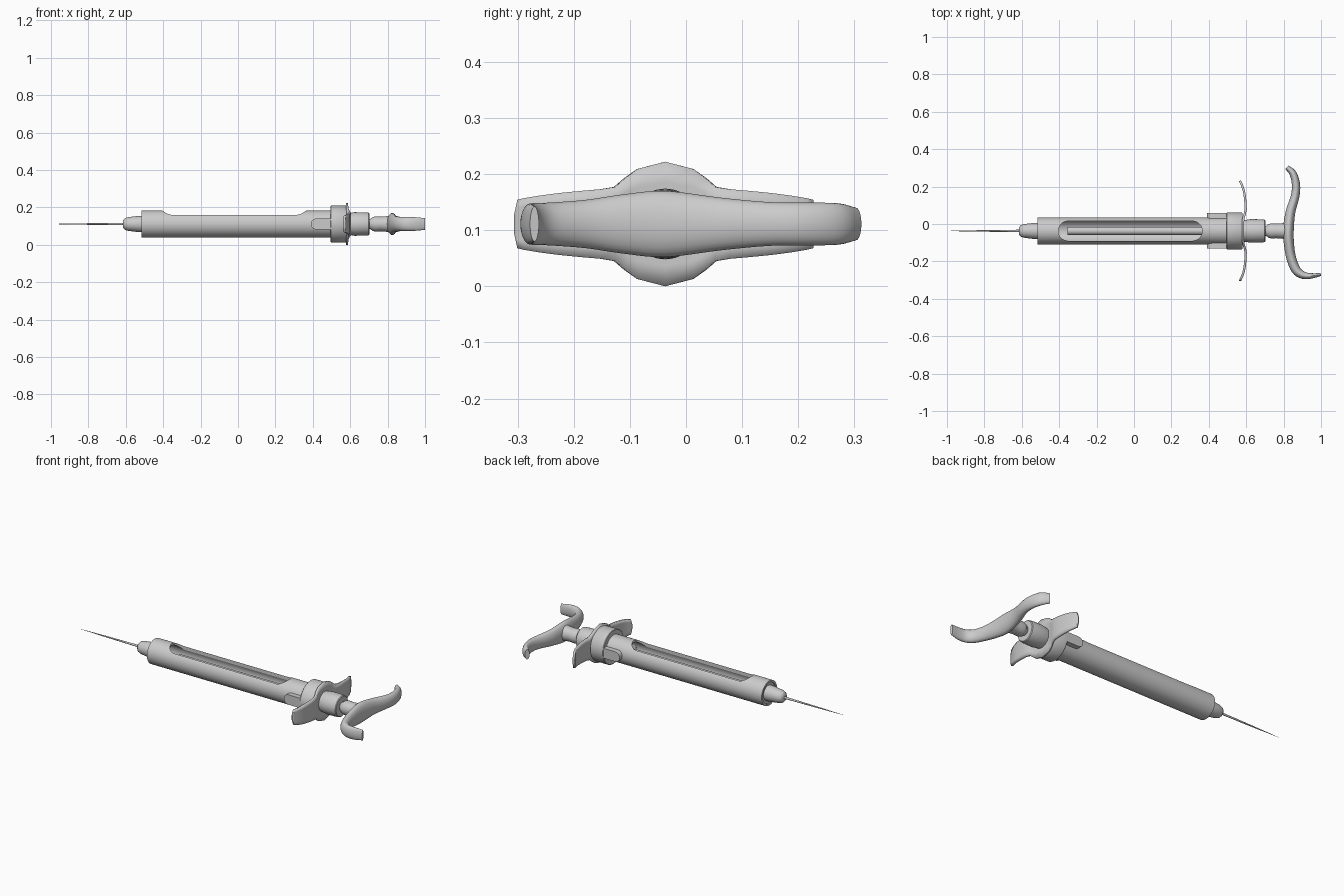
import bpy, bmesh, math
from mathutils import Vector

if "Cube" in bpy.data.objects:
    bpy.data.objects.remove(bpy.data.objects["Cube"])

CY, CZ = -0.037, 0.111   # long axis of the syringe


def finish(name, bm, smooth=True):
    bmesh.ops.recalc_face_normals(bm, faces=bm.faces)
    me = bpy.data.meshes.new(name)
    bm.to_mesh(me)
    bm.free()
    ob = bpy.data.objects.new(name, me)
    bpy.context.collection.objects.link(ob)
    if smooth:
        bpy.ops.object.select_all(action='DESELECT')
        ob.select_set(True)
        bpy.context.view_layer.objects.active = ob
        bpy.ops.object.shade_smooth_by_angle(angle=math.radians(35))
    return ob


def skin(bm, rings, closed=False):
    """Join rings of equal size with quads; cap the ends unless closed."""
    rows = [[bm.verts.new(p) for p in r] for r in rings]
    n = len(rows[0])
    pairs = list(zip(rows, rows[1:])) + ([(rows[-1], rows[0])] if closed else [])
    for a, b in pairs:
        for i in range(n):
            j = (i + 1) % n
            bm.faces.new((a[i], a[j], b[j], b[i]))
    if not closed:
        bm.faces.new(rows[0])
        bm.faces.new(rows[-1])


def lathe(name, profile, sides=48, closed=False):
    """Turn (x, radius) points around the long axis."""
    ang = [2 * math.pi * i / sides for i in range(sides)]
    bm = bmesh.new()
    skin(bm, [[(x, CY + r * math.cos(a), CZ + r * math.sin(a)) for a in ang]
              for x, r in profile], closed)
    return finish(name, bm)


def slot(x0, x1, hw, round_right=True, n=12):
    """Outline of a slot with rounded ends as (x, offset) points."""
    arc = [math.pi / 2 + math.pi * i / n for i in range(n + 1)]
    pts = [(x0 + hw + hw * math.cos(a), hw * math.sin(a)) for a in arc]
    if round_right:
        pts += [(x1 - hw - hw * math.cos(a), -hw * math.sin(a)) for a in arc]
    else:
        pts += [(x1, -hw), (x1, hw)]
    return pts


# Barrel tube with the viewing window cut in the top
barrel = lathe("barrel", [(-0.515, 0.060), (-0.515, 0.072), (0.51, 0.072), (0.51, 0.060)],
               64, closed=True)
bm = bmesh.new()
outline = slot(-0.405, 0.365, 0.053)
skin(bm, [[(x, CY + o, z) for x, o in outline] for z in (CZ + 0.01, CZ + 0.15)])
cutter = finish("window_cutter", bm, False)
cutter.hide_render = True
cutter.hide_viewport = True
mod = barrel.modifiers.new("window", 'BOOLEAN')
mod.object = cutter
mod.operation = 'DIFFERENCE'
mod.solver = 'EXACT'

# Nozzle with its closing disc, and the needle
lathe("nozzle", [(-0.49, 0.0605), (-0.508, 0.0605), (-0.508, 0.044), (-0.535, 0.043),
                 (-0.56, 0.040), (-0.59, 0.036), (-0.605, 0.031), (-0.614, 0.021),
                 (-0.616, 0.008)])
lathe("needle", [(-0.60, 0.007), (-0.64, 0.006), (-0.85, 0.0035), (-1.0, 0.0005)], 12)

# Plunger rod inside the barrel
lathe("plunger_rod", [(-0.355, 0.022), (0.72, 0.022)], 32)

# Locking tabs on both sides of the barrel
for side, label in ((1, "back"), (-1, "front")):
    bm = bmesh.new()
    outline = slot(0.39, 0.50, 0.029, round_right=False)
    skin(bm, [[(x, CY + side * d, CZ + o) for x, o in outline]
              for d in (0.058, 0.092, 0.095)])
    finish("locking_tab_" + label, bm)

# Collar and rear hub
lathe("collar", [(0.495, 0.06), (0.495, 0.096), (0.498, 0.099), (0.575, 0.099),
                 (0.58, 0.096), (0.58, 0.05)])
lathe("rear_hub", [(0.57, 0.055), (0.60, 0.059), (0.625, 0.063), (0.68, 0.062),
                   (0.698, 0.060), (0.702, 0.056), (0.702, 0.020)])

# Finger flange: curved plate, (offset, half height, x)
half = [(0, 0.111, 0.583), (0.05, 0.098, 0.583), (0.072, 0.082, 0.586),
        (0.09, 0.066, 0.592), (0.115, 0.062, 0.597), (0.15, 0.059, 0.596),
        (0.19, 0.055, 0.592), (0.22, 0.051, 0.586), (0.25, 0.046, 0.575),
        (0.261, 0.043, 0.569), (0.268, 0.015, 0.567)]
stations = [(-d, h, x) for d, h, x in reversed(half[1:])] + half
bm = bmesh.new()
rows = 6
cols = [[bm.verts.new((x, CY + d, CZ + h * (2 * k / rows - 1))) for k in range(rows + 1)]
        for d, h, x in stations]
for a, b in zip(cols, cols[1:]):
    for k in range(rows):
        bm.faces.new((a[k], b[k], b[k + 1], a[k + 1]))
flange = finish("finger_flange", bm)
mod = flange.modifiers.new("thickness", 'SOLIDIFY')
mod.thickness = 0.012
mod.offset = 0

# Neck between rod and thumb handle
lathe("handle_neck", [(0.695, 0.024), (0.708, 0.027), (0.718, 0.036), (0.735, 0.041),
                      (0.76, 0.039), (0.79, 0.041), (0.825, 0.047)], 32)

# Thumb handle: swept oval, (x, y, half width, half height)
path = [(0.818, 0.303, 0.013, 0.029), (0.850, 0.270, 0.019, 0.037),
        (0.866, 0.211, 0.022, 0.038), (0.861, 0.147, 0.023, 0.039),
        (0.836, 0.061, 0.026, 0.047), (0.825, -0.037, 0.029, 0.059),
        (0.829, -0.110, 0.027, 0.053), (0.840, -0.179, 0.026, 0.043),
        (0.866, -0.245, 0.025, 0.038), (0.905, -0.274, 0.020, 0.037),
        (0.952, -0.277, 0.014, 0.036), (0.999, -0.270, 0.008, 0.031)]
P = [Vector(p) for p in path]
P = [2 * P[0] - P[1]] + P + [2 * P[-1] - P[-2]]
fine = []
for i in range(1, len(P) - 2):
    a, b, c, d = P[i - 1:i + 3]
    for t in (0, 0.25, 0.5, 0.75):
        fine.append(0.5 * (2 * b + (c - a) * t + (2 * a - 5 * b + 4 * c - d) * t * t
                           + (3 * b - a - 3 * c + d) * t ** 3))
fine.append(P[-2])
rings = []
for i, p in enumerate(fine):
    t = (fine[min(i + 1, len(fine) - 1)] - fine[max(i - 1, 0)]).xy.normalized()
    ring = []
    for k in range(24):
        a = 2 * math.pi * k / 24
        w = p[2] * math.cos(a)
        ring.append((p[0] - t.y * w, p[1] + t.x * w, CZ + p[3] * math.sin(a)))
    rings.append(ring)
bm = bmesh.new()
skin(bm, rings)
finish("thumb_handle", bm)
